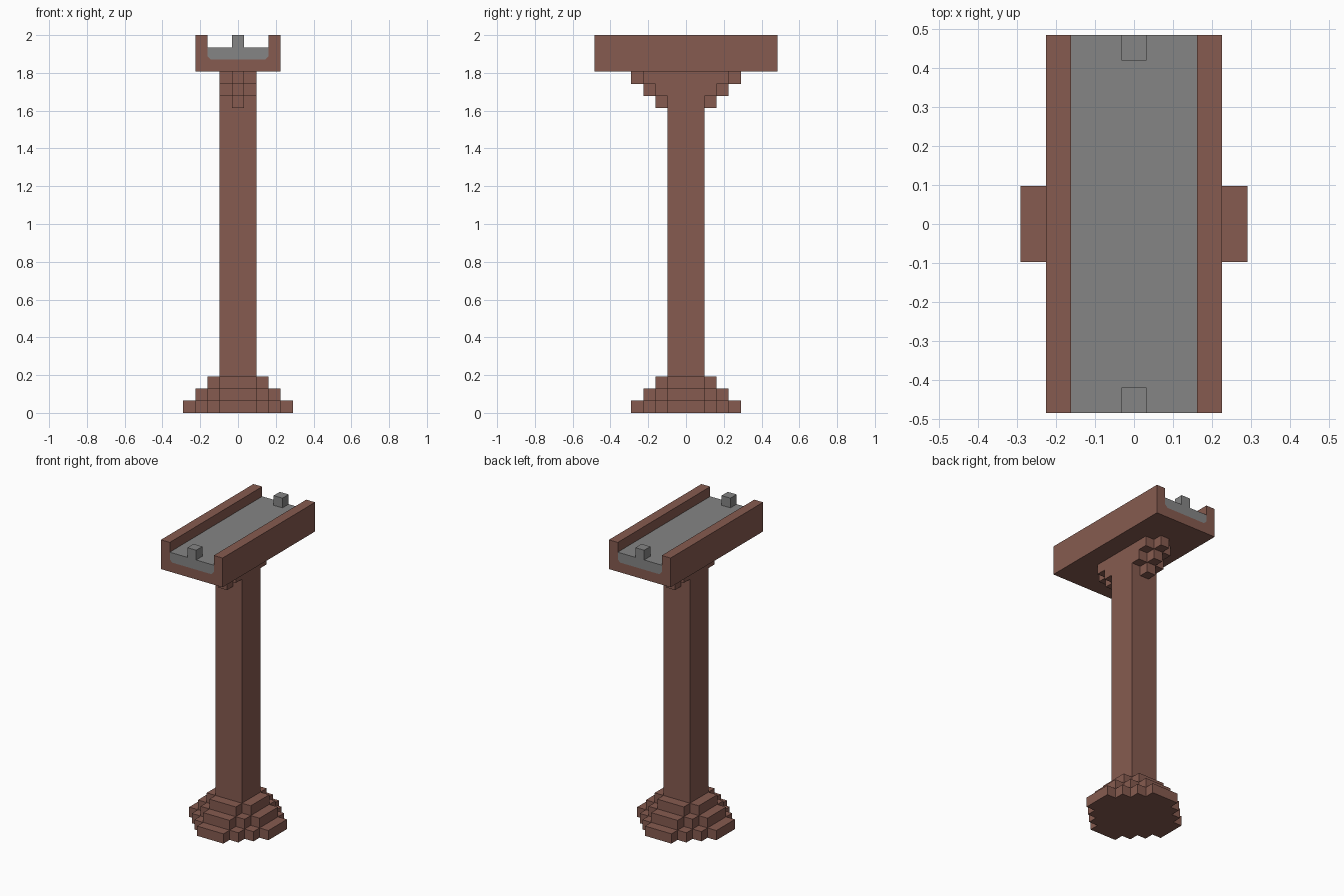
import bpy
import bmesh
from mathutils import Vector

U = 2 / 31  # one block of the grid the model is built on

cube = bpy.data.objects.get("Cube")
if cube:
    bpy.data.objects.remove(cube, do_unlink=True)


def material(name, rgb):
    mat = bpy.data.materials.new(name)
    mat.use_nodes = True
    mat.diffuse_color = (*rgb, 1)
    mat.node_tree.nodes["Principled BSDF"].inputs["Base Color"].default_value = (*rgb, 1)
    return mat


brown = material("brown_brick", (0.24, 0.105, 0.08))
grey = material("grey_stone", (0.235, 0.235, 0.235))


def prism(name, outline, start, depth, mat):
    """Extrude a closed outline (grid units) along the depth vector."""
    bm = bmesh.new()
    face = bm.faces.new([bm.verts.new((Vector(start) + Vector(p)) * U) for p in outline])
    ext = bmesh.ops.extrude_face_region(bm, geom=[face])
    verts = [g for g in ext["geom"] if isinstance(g, bmesh.types.BMVert)]
    bmesh.ops.translate(bm, verts=verts, vec=Vector(depth) * U)
    bmesh.ops.recalc_face_normals(bm, faces=bm.faces)
    mesh = bpy.data.meshes.new(name)
    bm.to_mesh(mesh)
    bm.free()
    mesh.materials.append(mat)
    obj = bpy.data.objects.new(name, mesh)
    bpy.context.collection.objects.link(obj)
    return obj


def flat_prism(name, outline, z, mat, height=1):
    return prism(name, [(x, y, 0) for x, y in outline], (0, 0, z), (0, 0, height), mat)


def stepped_octagon(reach):
    """Outline with straight sides and staircase corners."""
    quarter = [(reach, 1.5)]
    x, y = quarter[0]
    while x > 1.5:
        quarter += [(x - 1, y), (x - 1, y + 1)]
        x, y = x - 1, y + 1
    left = [(-a, b) for a, b in reversed(quarter)]
    return quarter + left + [(-a, -b) for a, b in quarter + left]


def rect(x, y0, y1):
    return [(-x, y0), (x, y0), (x, y1), (-x, y1)]


# Stepped foot and square pillar
for level in range(3):
    flat_prism(f"foot_step_{level + 1}", stepped_octagon(4.5 - level), level, brown)
flat_prism("pillar", rect(1.5, -1.5, 1.5), 3, brown, 25)

# Corbels under the deck, each level reaching one block further out
for side, s in (("front", -1), ("back", 1)):
    for level in range(3):
        inner, tip = 1.5 + level, 2.5 + level
        outline = [(-0.5, tip), (-0.5, inner), (-1.5, inner), (-1.5, 1.5),
                   (1.5, 1.5), (1.5, inner), (0.5, inner), (0.5, tip)]
        if level == 0:
            outline = rect(0.5, inner, tip)
        flat_prism(f"{side}_corbel_{level + 1}", [(x, s * y) for x, y in outline],
                   25 + level, brown)

# Trough-shaped deck with a chamfered floor lining
c = 0.28
lining = [(2.5, 30), (2.5, 29 + c), (2.5 - c, 29)]
lining += [(-x, z) for x, z in reversed(lining)]
trough = [(-3.5, 31), (-3.5, 28), (3.5, 28), (3.5, 31), (2.5, 31)] + lining + [(-2.5, 31)]
for name, shape, mat in (("deck_trough", trough, brown), ("deck_floor", lining, grey)):
    prism(name, [(x, 0, z) for x, z in shape], (0, -7.5, 0), (0, 15, 0), mat)

# Small posts at both ends of the deck
for name, y in (("front_post", -7.5), ("back_post", 6.5)):
    flat_prism(name, rect(0.5, y, y + 1), 30, grey)
